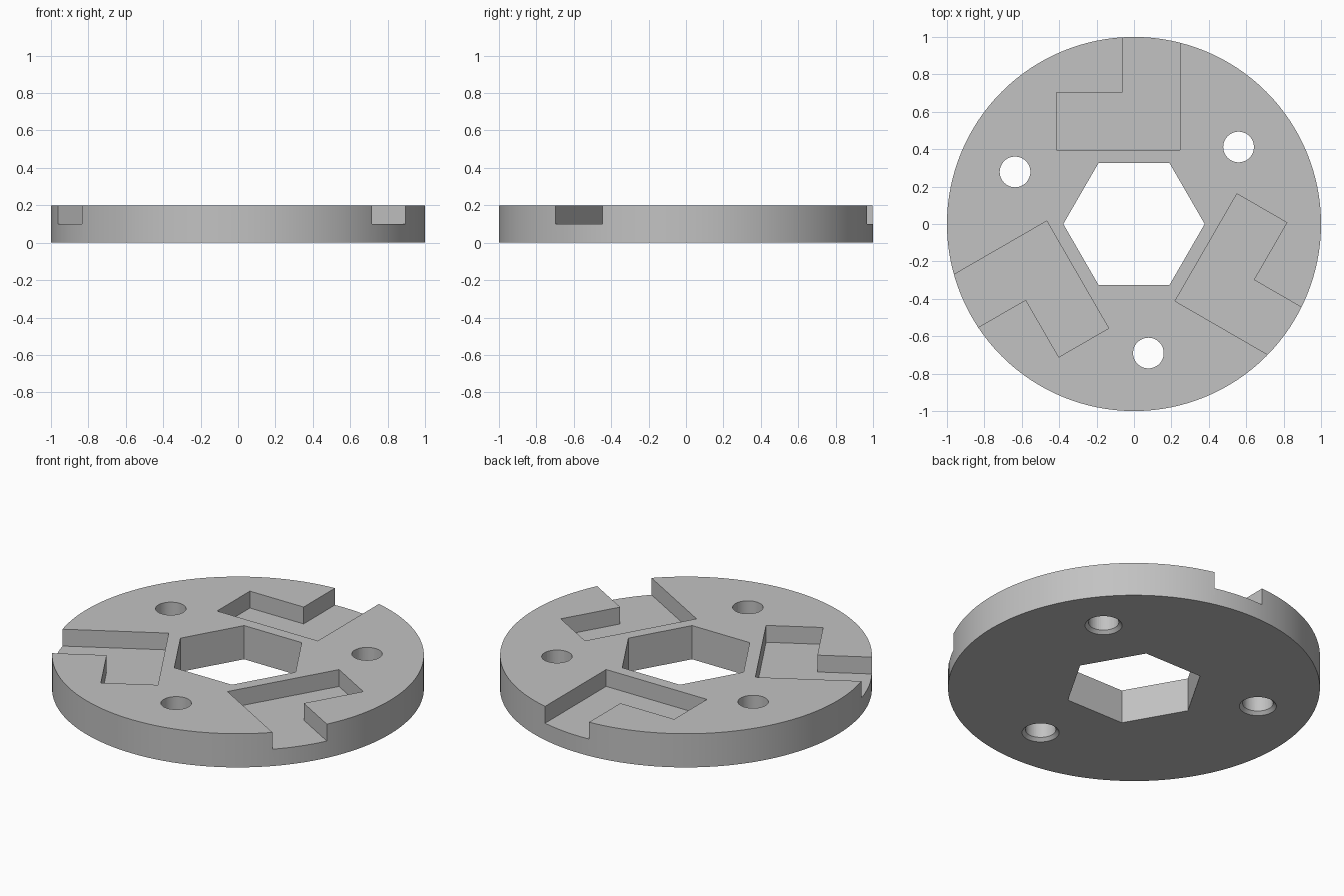
import bpy
import bmesh
from math import pi, radians
from mathutils import Matrix, Vector

default_cube = bpy.data.objects.get("Cube")
if default_cube:
    bpy.data.objects.remove(default_cube, do_unlink=True)

THICKNESS = 0.2
SLOT_FLOOR = 0.1
OVER = 0.1  # how far cutters stick out past the surface

grey = bpy.data.materials.new("plain grey")
grey.use_nodes = True
colour = (0.54, 0.54, 0.54, 1)
grey.diffuse_color = colour
grey.node_tree.nodes["Principled BSDF"].inputs["Base Color"].default_value = colour


def finish(name, bm):
    bmesh.ops.recalc_face_normals(bm, faces=bm.faces)
    mesh = bpy.data.meshes.new(name)
    bm.to_mesh(mesh)
    bm.free()
    mesh.materials.append(grey)
    obj = bpy.data.objects.new(name, mesh)
    bpy.context.collection.objects.link(obj)
    return obj


def cylinder(name, sides, r_low, r_high, z_low, z_high, at=(0, 0), turn=0):
    bm = bmesh.new()
    place = Matrix.Translation((*at, (z_low + z_high) / 2)) @ Matrix.Rotation(turn, 4, "Z")
    bmesh.ops.create_cone(bm, cap_ends=True, segments=sides, radius1=r_low,
                          radius2=r_high, depth=z_high - z_low, matrix=place)
    return finish(name, bm)


def prism(name, outline, z_low, z_high, turn):
    bm = bmesh.new()
    face = bm.faces.new([bm.verts.new((x, y, z_low)) for x, y in outline])
    top = bmesh.ops.extrude_face_region(bm, geom=[face])["geom"]
    bmesh.ops.translate(bm, vec=(0, 0, z_high - z_low),
                        verts=[v for v in top if isinstance(v, bmesh.types.BMVert)])
    bmesh.ops.rotate(bm, verts=bm.verts, matrix=Matrix.Rotation(turn, 3, "Z"))
    return finish(name, bm)


# Round plate
disc = cylinder("slotted_disc", 128, 1, 1, 0, THICKNESS)

# Central hexagonal bore, corners on the x axis
bore = cylinder("bore_cutter", 6, 0.378, 0.378, -OVER, THICKNESS + OVER)
xs = [v.co.x for v in bore.data.vertices]
if max(xs) < 0.37:
    bore.data.transform(Matrix.Rotation(pi / 6, 4, "Z"))
cutters = [bore]

# Three L-shaped slots open at the rim, and three chamfered bolt holes
slot = [(-0.415, 0.396), (0.247, 0.396), (0.247, 1.1),
        (-0.062, 1.1), (-0.062, 0.704), (-0.415, 0.704)]
for i in range(3):
    turn = radians(120 * i)
    cutters.append(prism("slot_cutter", slot, SLOT_FLOOR, THICKNESS + OVER, turn))
    spot = Matrix.Rotation(turn, 3, "Z") @ Vector((0.077, -0.69, 0))
    at = (spot.x, spot.y)
    cutters.append(cylinder("hole_cutter", 48, 0.082, 0.082, -OVER, THICKNESS + OVER, at))
    cutters.append(cylinder("chamfer_cutter", 48, 0.12, 0.08, -0.02, 0.02, at))

for cutter in cutters:
    cutter.hide_render = True
    cut = disc.modifiers.new("cut", "BOOLEAN")
    cut.operation = "DIFFERENCE"
    cut.solver = "EXACT"
    cut.object = cutter

# Bake the cuts and drop the cutters
bpy.context.view_layer.update()
baked = bpy.data.meshes.new_from_object(
    disc.evaluated_get(bpy.context.evaluated_depsgraph_get()))
disc.modifiers.clear()
disc.data = baked
baked.materials.clear()
baked.materials.append(grey)
for polygon in baked.polygons:
    polygon.material_index = 0
for cutter in cutters:
    bpy.data.objects.remove(cutter, do_unlink=True)

bpy.ops.object.select_all(action="DESELECT")
disc.select_set(True)
bpy.context.view_layer.objects.active = disc
bpy.ops.object.shade_smooth_by_angle(angle=radians(30))
